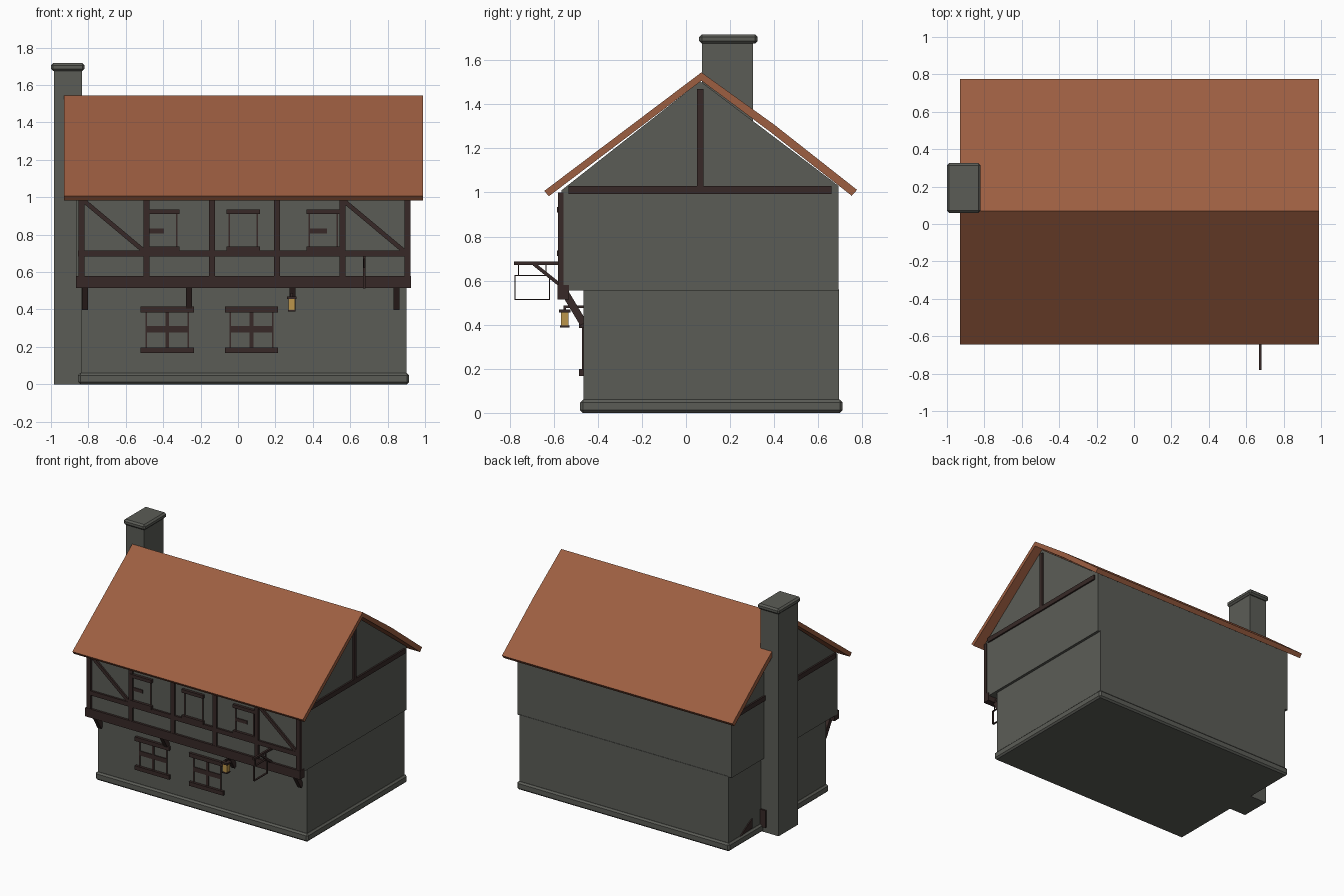
import bpy
import bmesh
from mathutils import Matrix, Vector

default_cube = bpy.data.objects.get("Cube")
if default_cube:
    bpy.data.objects.remove(default_cube, do_unlink=True)


def make_material(name, red, green, blue):
    colour = (red, green, blue, 1)
    material = bpy.data.materials.new(name)
    material.use_nodes = True
    material.diffuse_color = colour
    material.node_tree.nodes["Principled BSDF"].inputs["Base Color"].default_value = colour
    return material


stone = make_material("grey stone", .105, .108, .094)
tile = make_material("terracotta tile", .335, .112, .053)
timber = make_material("dark timber", .038, .022, .020)
gold = make_material("lantern gold", .5, .3, .07)


def finish(name, mesh_builder, material, bevel=0):
    mesh = bpy.data.meshes.new(name)
    bmesh.ops.recalc_face_normals(mesh_builder, faces=mesh_builder.faces)
    mesh_builder.to_mesh(mesh)
    mesh_builder.free()
    mesh.materials.append(material)
    part = bpy.data.objects.new(name, mesh)
    bpy.context.scene.collection.objects.link(part)
    if bevel:
        modifier = part.modifiers.new("Bevel", "BEVEL")
        modifier.width = bevel
        modifier.segments = 1
    return part


def box(name, x_range, y_range, z_range, material, bevel=0):
    """Axis-aligned box given by its extents."""
    ranges = (x_range, y_range, z_range)
    centre = Vector([(low + high) / 2 for low, high in ranges])
    size = Vector([high - low for low, high in ranges])
    builder = bmesh.new()
    bmesh.ops.create_cube(builder, size=1, matrix=Matrix.LocRotScale(centre, None, size))
    return finish(name, builder, material, bevel)


def beam(name, start, end, width, depth, material=timber):
    """Straight bar between two points."""
    start, end = Vector(start), Vector(end)
    along = end - start
    turn = along.to_track_quat("Z", "Y")
    size = Vector((width, depth, along.length))
    builder = bmesh.new()
    bmesh.ops.create_cube(builder, size=1,
                          matrix=Matrix.LocRotScale((start + end) / 2, turn, size))
    return finish(name, builder, material)


def prism(name, profile, x_range, material):
    """Side profile in y and z, extruded along x."""
    builder = bmesh.new()
    low, high = x_range
    face = builder.faces.new([builder.verts.new((low, y, z)) for y, z in profile])
    extruded = bmesh.ops.extrude_face_region(builder, geom=[face])
    moved = [item for item in extruded["geom"] if isinstance(item, bmesh.types.BMVert)]
    bmesh.ops.translate(builder, verts=moved, vec=(high - low, 0, 0))
    return finish(name, builder, material)


def around(centre, width):
    return (centre - width / 2, centre + width / 2)


# Masonry: plinth, ground floor, and jettied upper floor with gables
lower_front, upper_front = -.465, -.565
left_end, right_end = .92, -.865
box("plinth", (-.855, .915), (-.48, .71), (0, .06), stone, bevel=.012)
box("ground_floor_walls", (-.84, .9), (lower_front, .695), (.03, .56), stone)
prism("upper_floor_walls",
      [(upper_front, .555), (.692, .555), (.692, 1.03), (.065, 1.505), (upper_front, 1.01)],
      (right_end, left_end), stone)

# Chimney with a chamfered cap
box("chimney_stack", (-.985, -.835), (.072, .305), (0, 1.69), stone)
box("chimney_cap", (-1, -.82), (.06, .325), (1.675, 1.717), stone, bevel=.012)

# Roof with a slight kink on the rear slope
prism("roof",
      [(-.643, 1.007), (.07, 1.545), (.4, 1.308), (.776, 1.012),
       (.752, .985), (.385, 1.273), (.07, 1.507), (-.622, .983)],
      (-.93, .99), tile)

# Front timber frame: jetty beam, rail, posts, corner braces
box("jetty_beam", (-.865, .925), (-.582, -.53), (.515, .58), timber)
frame_depth = (upper_front - .015, upper_front + .01)
box("front_rail", (-.855, .915), frame_depth, (.683, .716), timber)
post_spacing = .349
for index in range(6):
    box(f"front_post_{index + 1}", around(-.838 + index * post_spacing, .032),
        frame_depth, (.57, 1.0), timber)
for side, outer, inner in (("right", -.835, -.5), ("left", .89, .555)):
    high, low = (outer, inner) if side == "right" else (inner, outer)
    beam(f"{side}_corner_brace", (high, upper_front, .99), (low, upper_front, .71), .026, .024)

# Gable timbers on both ends
for side, wall in (("left", left_end), ("right", right_end)):
    box(f"{side}_gable_tie", around(wall, .024), (-.533, .66), (.994, 1.03), timber)
    box(f"{side}_gable_post", around(wall, .024), (.05, .08), (1.02, 1.47), timber)

# Brackets carrying the jetty
for index in range(4):
    x = -.818 + index * .555
    beam(f"jetty_bracket_{index + 1}", (x, lower_front, .405), (x, -.555, .555), .032, .034)


def window(name, x, wall, bottom, top, width, overhang, bar):
    """Lintel, sill and thin jambs fixed to the front wall."""
    face = (wall - .006, wall + .005)
    ledge = (wall - .02, wall + .005)
    for part, z in (("sill", bottom), ("lintel", top)):
        box(f"{name}_{part}", around(x, width + overhang), ledge, around(z, bar), timber)
    for side, sign in (("right", -1), ("left", 1)):
        box(f"{name}_{side}_jamb", around(x + sign * width / 2, .008),
            face, (bottom, top), timber)


# Ground floor windows with cross bars
for index, x in enumerate((-.378, .072)):
    name = f"lower_window_{index + 1}"
    face = (lower_front - .006, lower_front + .005)
    window(name, x, lower_front, .183, .4, .225, .06, .03)
    box(f"{name}_mullion", around(x, .02), face, (.183, .4), timber)
    box(f"{name}_transom", around(x, .225), face, (.278, .312), timber)

# Upper floor windows, the outer pair with short transoms
for name, x, transom in (("right", -.403, -.44), ("middle", .028, None), ("left", .455, .43)):
    name = f"upper_{name}_window"
    window(name, x, upper_front, .725, .922, .15, .03, .025)
    if transom:
        box(f"{name}_transom", around(transom, .09),
            (upper_front - .006, upper_front), around(.82, .025), timber)

# Hanging lantern
lantern_x, lantern_y = .287, -.55
box("lantern_arm", around(lantern_x, .012), (-.55, -.46), (.476, .488), timber)
box("lantern_hook", around(lantern_x, .01), around(lantern_y, .01), (.46, .488), timber)
box("lantern_glass", around(lantern_x, .036), around(lantern_y, .036), (.395, .46), gold)
box("lantern_cap", around(lantern_x, .052), around(lantern_y, .052), (.456, .47), timber)
box("lantern_base", around(lantern_x, .042), around(lantern_y, .042), (.388, .397), timber)

# Sign bracket with an open hanging frame
sign_x = .675
box("sign_arm", around(sign_x, .016), (-.78, upper_front), (.671, .687), timber)
beam("sign_brace", (sign_x, -.69, .675), (sign_x, upper_front, .575), .014, .016)
for name, y in (("outer", -.76), ("inner", -.635)):
    box(f"sign_{name}_hanger", around(sign_x, .006), around(y, .006), (.62, .675), timber)
for name, y in (("outer", -.775), ("inner", -.62)):
    box(f"sign_frame_{name}", around(sign_x, .014), around(y, .005), (.513, .625), timber)
for name, z in (("bottom", .515), ("top", .623)):
    box(f"sign_frame_{name}", around(sign_x, .014), (-.777, -.618), around(z, .005), timber)

# Scraps of firewood against the end wall beside the chimney
prism("firewood_heap", [(.56, .06), (.42, .07), (.42, .14), (.46, .12)], (-.848, -.835), timber)
box("firewood_stack", (-.885, -.835), (.3, .318), (.04, .17), timber)
